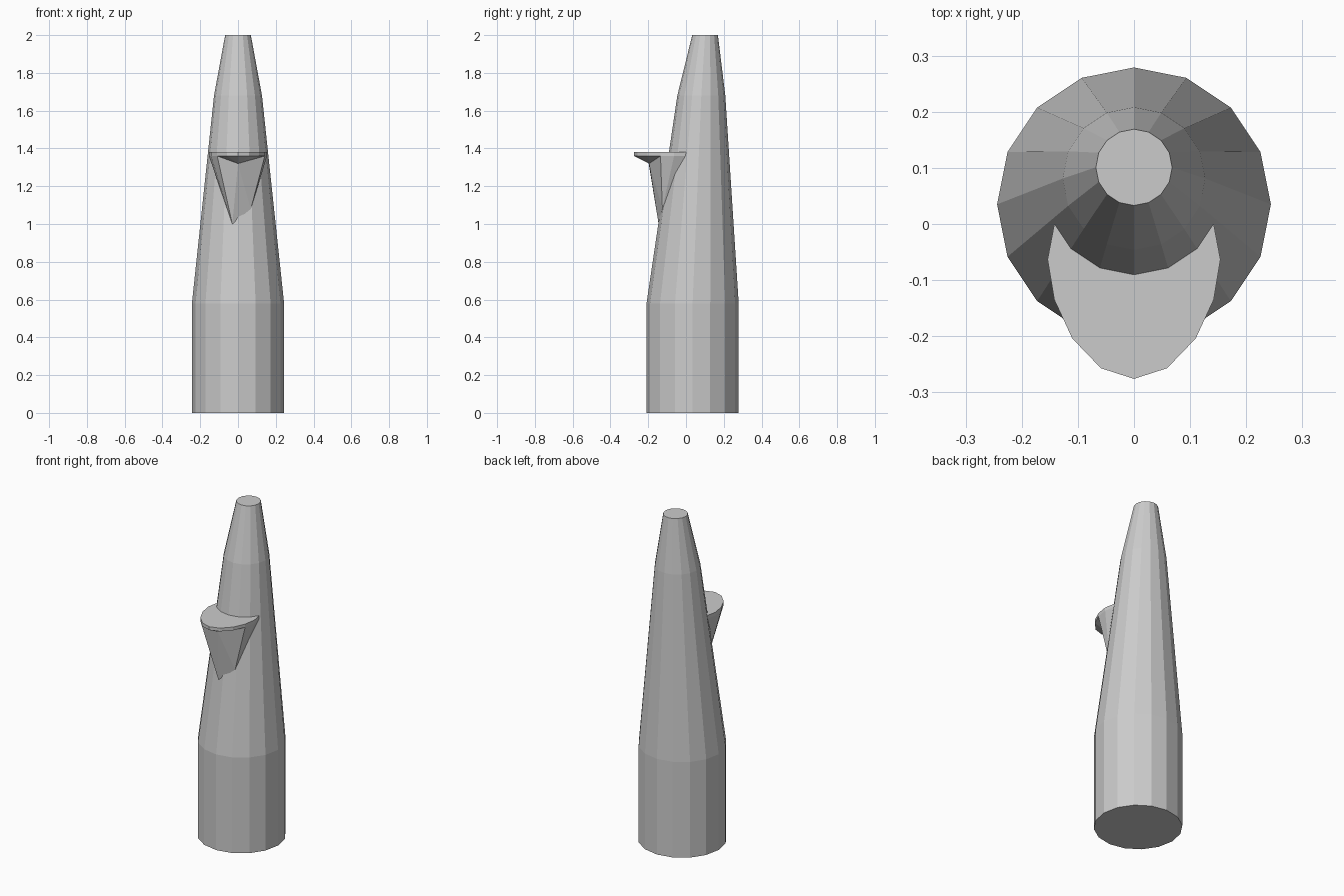
import bpy, bmesh
from math import sin, cos, pi

if "Cube" in bpy.data.objects:
    bpy.data.objects.remove(bpy.data.objects["Cube"])

SIDES = 16


def finish(bm, name):
    bmesh.ops.recalc_face_normals(bm, faces=bm.faces[:])
    mesh = bpy.data.meshes.new(name)
    bm.to_mesh(mesh)
    bm.free()
    obj = bpy.data.objects.new(name, mesh)
    bpy.context.collection.objects.link(obj)
    return obj


# Leaning tapered tower: (height, centre y, radius) per ring
bm = bmesh.new()
rings = []
for z, cy, r in [(0, 0.035, 0.244), (0.58, 0.035, 0.244),
                 (1.68, 0.081, 0.127), (2.0, 0.101, 0.068)]:
    rings.append([bm.verts.new((r * cos(2 * pi * i / SIDES),
                                cy + r * sin(2 * pi * i / SIDES), z))
                  for i in range(SIDES)])
for a, b in zip(rings, rings[1:]):
    for i in range(SIDES):
        j = (i + 1) % SIDES
        bm.faces.new((a[i], a[j], b[j], b[i]))
bm.faces.new(rings[0])
bm.faces.new(rings[-1])
finish(bm, "tower")

# Ledge with a faceted, slightly lopsided bracket below
half = [(0.059, -0.257), (0.11, -0.204), (0.142, -0.135),
        (0.154, -0.063), (0.142, 0.0)]
outline = [(-x, y) for x, y in reversed(half)] + [(0, -0.276)] + half
bm = bmesh.new()
top = [bm.verts.new((x, y, 1.38)) for x, y in outline]
low = [bm.verts.new((x, y, 1.36)) for x, y in outline]
peak = bm.verts.new((0, -0.195, 1.32))
foot_l = bm.verts.new((-0.03, -0.145, 1.0))
foot_r = bm.verts.new((0.068, -0.125, 1.08))
back_t = bm.verts.new((0, 0.0, 1.38))
back_l = bm.verts.new((0, 0.0, 1.36))
n = len(outline)

# Rim and top, closed inside the tower
for i in range(n - 1):
    bm.faces.new((top[i], top[i + 1], low[i + 1], low[i]))
    bm.faces.new((top[i], top[i + 1], back_t))
bm.faces.new((top[0], low[0], back_l, back_t))
bm.faces.new((top[-1], low[-1], back_l, back_t))

# Underside fans: left flank, overhang, right flank
for i in range(n - 1):
    hub = foot_l if i < 3 else peak if i < 8 else foot_r
    bm.faces.new((low[i], low[i + 1], hub))
bm.faces.new((low[3], peak, foot_l))
bm.faces.new((peak, foot_r, foot_l))
bm.faces.new((peak, low[8], foot_r))
bm.faces.new((low[0], foot_l, back_l))
bm.faces.new((foot_l, foot_r, back_l))
bm.faces.new((low[-1], foot_r, back_l))
finish(bm, "ledge")
